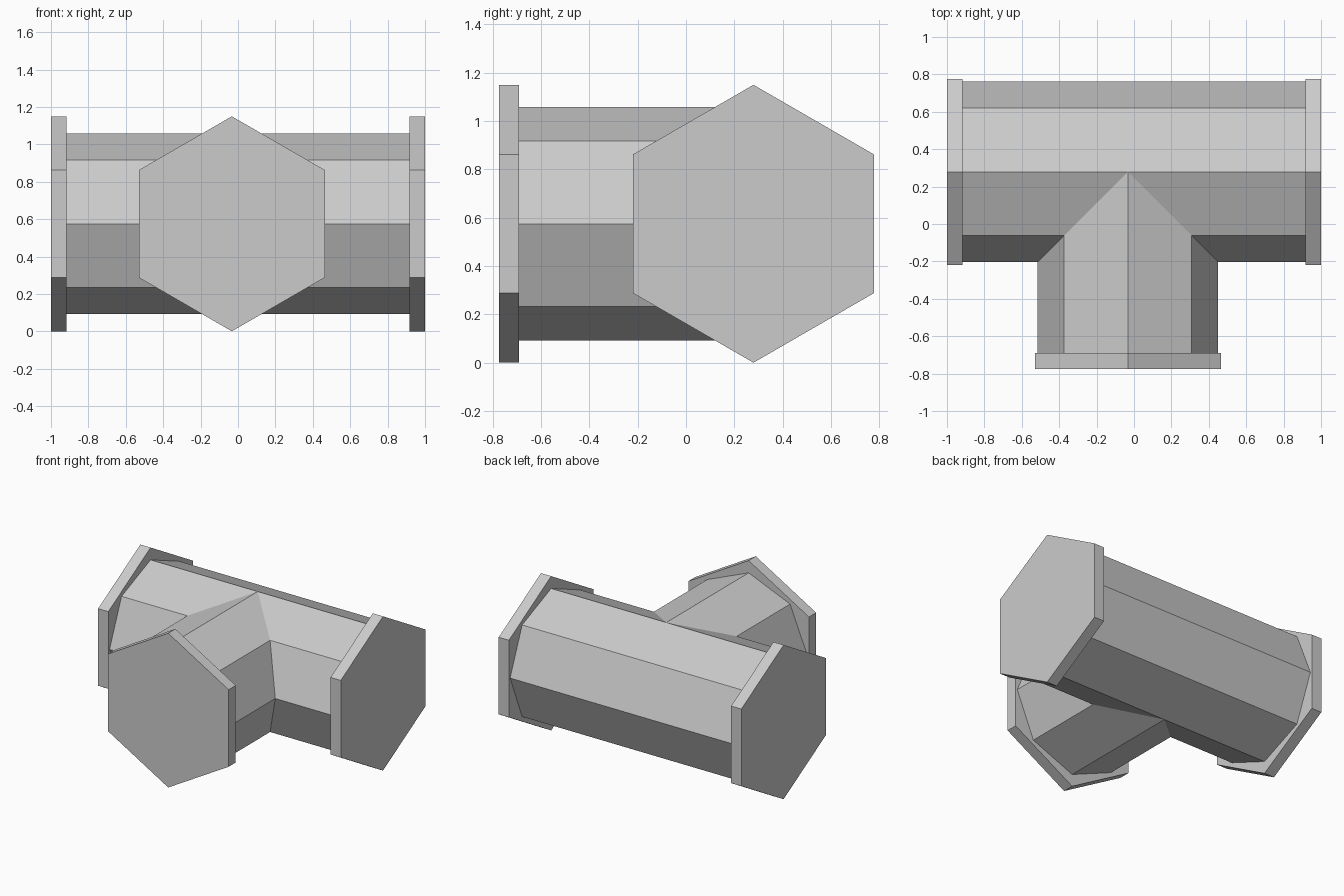
import bpy, bmesh
from math import sin, cos, pi

if "Cube" in bpy.data.objects:
    bpy.data.objects.remove(bpy.data.objects["Cube"])

CX, CY, CZ = -0.033, 0.279, 0.575      # point where the pipe axes cross
R_PIPE, R_FLANGE = 0.483, 0.5745
LEFT, RIGHT, FRONT = -0.916, 0.916, -0.69   # pipe ends, where flanges start
THICK = 0.084


def make_object(name, bm):
    bmesh.ops.remove_doubles(bm, verts=bm.verts, dist=1e-4)
    bmesh.ops.holes_fill(bm, edges=bm.edges, sides=0)
    bmesh.ops.recalc_face_normals(bm, faces=bm.faces)
    mesh = bpy.data.meshes.new(name)
    bm.to_mesh(mesh)
    bm.free()
    obj = bpy.data.objects.new(name, mesh)
    bpy.context.collection.objects.link(obj)
    return obj


def strip(bm, a, b):
    """Bridge two equally long rows of points with quads."""
    va = [bm.verts.new(p) for p in a]
    vb = [bm.verts.new(p) for p in b]
    for i in range(len(a) - 1):
        bm.faces.new((va[i], va[i + 1], vb[i + 1], vb[i]))


# Tee body: octagonal pipes meeting in mitred seams
half = [(R_PIPE * cos(t), CZ + R_PIPE * sin(t))
        for t in (pi / 2 - i * pi / 4 for i in range(5))]
bm = bmesh.new()
for side, end in ((-1, LEFT), (1, RIGHT)):
    seam = [(CX + side * d, CY - d, z) for d, z in half]
    strip(bm, seam, [(end, CY - d, z) for d, z in half])
    strip(bm, seam, [(CX + side * d, FRONT, z) for d, z in half])
    strip(bm, [(CX, CY + d, z) for d, z in half],
          [(end, CY + d, z) for d, z in half])
make_object("tee_pipe", bm)


# Hexagonal flanges closing each pipe end
def flange(name, place, start, end):
    ring = [(R_FLANGE * sin(i * pi / 3), CZ + R_FLANGE * cos(i * pi / 3))
            for i in range(7)]
    bm = bmesh.new()
    strip(bm, [place(start, u, z) for u, z in ring],
          [place(end, u, z) for u, z in ring])
    make_object(name, bm)


def across_x(s, u, z):
    return (s, CY + u, z)


def across_y(s, u, z):
    return (CX + u, s, z)


flange("left_flange", across_x, LEFT, LEFT - THICK)
flange("right_flange", across_x, RIGHT, RIGHT + THICK)
flange("front_flange", across_y, FRONT, FRONT - THICK)
